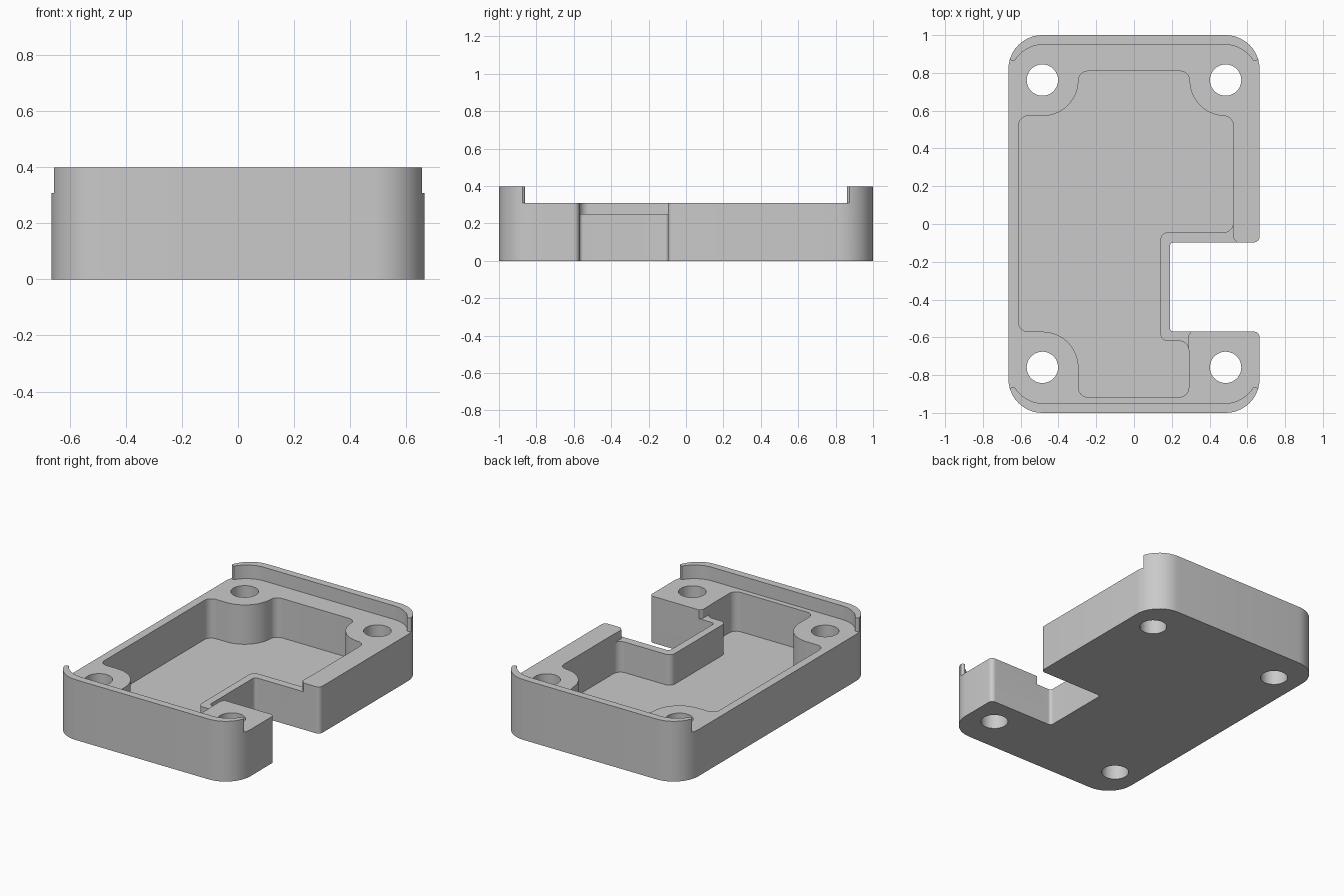
import bpy, bmesh, math
from mathutils import Vector

cube = bpy.data.objects.get("Cube")
if cube:
    bpy.data.objects.remove(cube, do_unlink=True)

grey = bpy.data.materials.new("plain grey")
grey.use_nodes = True
grey.diffuse_color = (0.59, 0.59, 0.59, 1)
grey.node_tree.nodes["Principled BSDF"].inputs["Base Color"].default_value = grey.diffuse_color


def rounded(corners, steps=12):
    """Outline through (x, y, radius) corners, each replaced by a tangent arc."""
    out = []
    for i, (x, y, r) in enumerate(corners):
        p = Vector((x, y))
        if r == 0:
            out.append(p)
            continue
        a = (Vector(corners[i - 1][:2]) - p).normalized()
        b = (Vector(corners[(i + 1) % len(corners)][:2]) - p).normalized()
        half = a.angle(b) / 2
        centre = p + (a + b).normalized() * r / math.sin(half)
        start = p + a * r / math.tan(half) - centre
        end = p + b * r / math.tan(half) - centre
        sweep = math.atan2(start.x * end.y - start.y * end.x, start.dot(end))
        for k in range(steps + 1):
            t = sweep * k / steps
            c, s = math.cos(t), math.sin(t)
            out.append(centre + Vector((start.x * c - start.y * s, start.x * s + start.y * c)))
    return out


def prism(name, outline, z0, z1):
    bm = bmesh.new()
    base = bm.faces.new([bm.verts.new((p.x, p.y, z0)) for p in outline])
    top = bmesh.ops.extrude_face_region(bm, geom=[base])["geom"]
    bmesh.ops.translate(bm, vec=(0, 0, z1 - z0),
                        verts=[v for v in top if isinstance(v, bmesh.types.BMVert)])
    bmesh.ops.recalc_face_normals(bm, faces=bm.faces)
    mesh = bpy.data.meshes.new(name)
    bm.to_mesh(mesh)
    bm.free()
    mesh.materials.append(grey)
    obj = bpy.data.objects.new(name, mesh)
    bpy.context.collection.objects.link(obj)
    return obj


def mirrored(quarter):
    """Closed outline from the corners of its +x +y quarter, in order from +x to +y."""
    right = [(x, -y, r) for x, y, r in reversed(quarter)] + quarter
    return right + [(-x, y, r) for x, y, r in reversed(right)]


def cut(outline, z0):
    tool = prism("cutter", outline, z0, 0.6)
    tool.hide_render = True
    mod = tray.modifiers.new("cut", 'BOOLEAN')
    mod.operation, mod.solver, mod.object = 'DIFFERENCE', 'EXACT', tool
    bpy.ops.object.modifier_apply(modifier=mod.name)
    bpy.data.objects.remove(tool, do_unlink=True)


# Outer body with the side notch
tray = prism("tray_body", rounded([
    (-0.665, -1, 0.18), (0.665, -1, 0.18),
    (0.665, -0.57, 0.03), (0.19, -0.57, 0.02), (0.19, -0.097, 0.02), (0.665, -0.097, 0.03),
    (0.665, 1, 0.18), (-0.665, 1, 0.18)]), 0, 0.398)
bpy.ops.object.select_all(action='DESELECT')
tray.select_set(True)
bpy.context.view_layer.objects.active = tray

# Rim level, leaving a raised lip with rounded tips at each end
cut(rounded(mirrored([(0.66, 0.951, 0.185)])), 0.308)
cut(rounded(mirrored([(0.8, 0.885, 0), (0.662, 0.885, 0.01),
                      (0.648, 0.862, 0.012), (0.6, 0.862, 0)]), 4), 0.308)

# Pocket that wraps round three screw bosses and the notch
cut(rounded([
    (-0.611, -0.57, 0.05), (-0.294, -0.57, 0.19), (-0.294, -0.916, 0.05),
    (0.29, -0.916, 0.05), (0.29, -0.62, 0.05), (0.14, -0.62, 0.04),
    (0.14, -0.044, 0.04), (0.525, -0.044, 0.05),
    (0.525, 0.572, 0.05), (0.294, 0.572, 0.19), (0.294, 0.809, 0.05),
    (-0.294, 0.809, 0.05), (-0.294, 0.572, 0.19), (-0.611, 0.572, 0.05)]), 0.048)

# Lowered wall beside the notch
cut(rounded([
    (0, -0.8, 0), (0.288, -0.8, 0), (0.288, -0.59, 0.01), (0.31, -0.56, 0),
    (0.31, -0.102, 0), (0.55, -0.102, 0), (0.523, -0.072, 0.01), (0.523, 0.3, 0), (0, 0.3, 0)], 4), 0.25)

# Screw holes
hole = rounded(mirrored([(0.083, 0.083, 0.08299)]))
for x in (-0.485, 0.485):
    for y in (-0.759, 0.762):
        cut([p + Vector((x, y)) for p in hole], -0.1)

bpy.ops.object.shade_smooth_by_angle(angle=math.radians(30))
